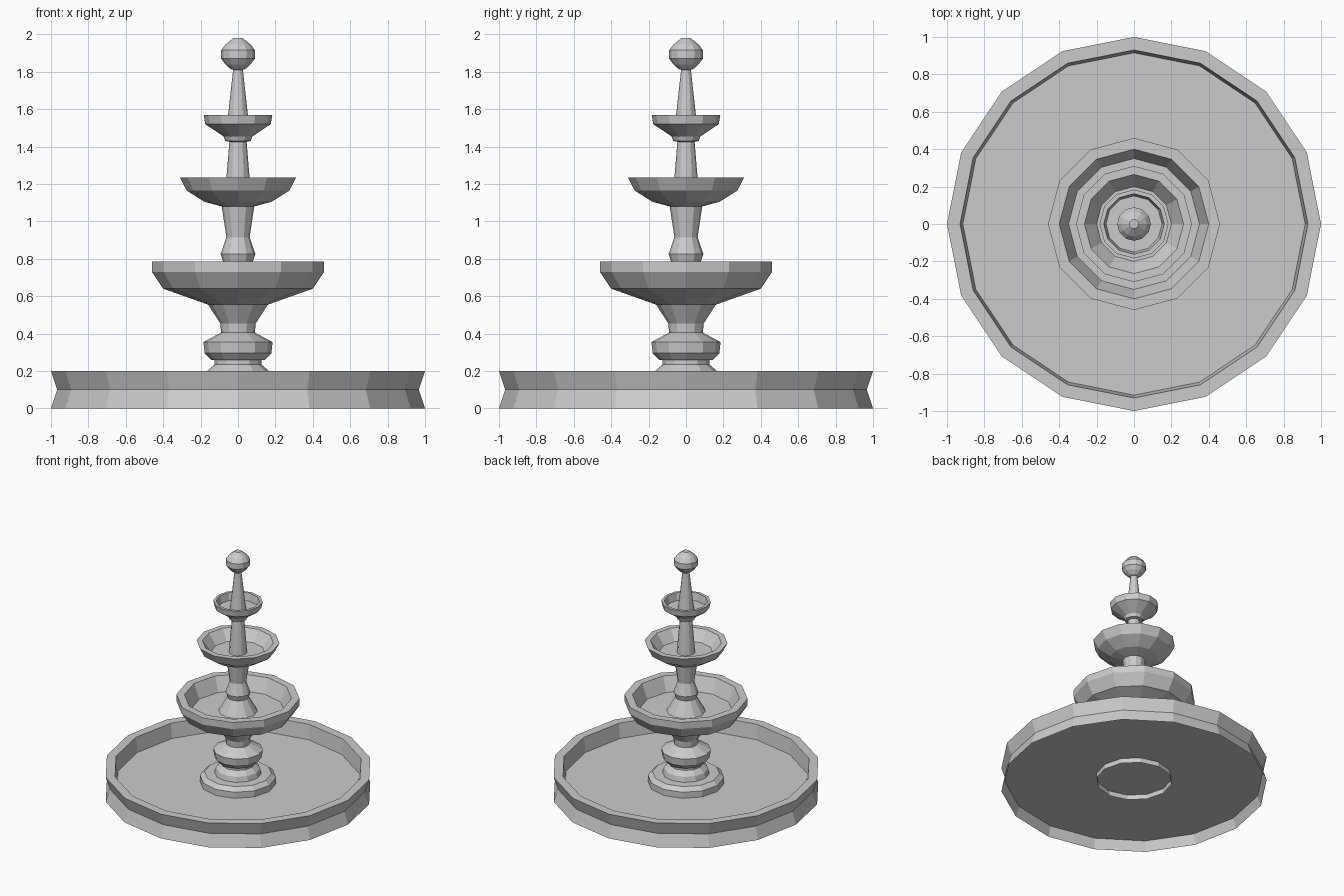
import bpy, bmesh
from math import cos, sin, tau


def lathe(name, profile, sides, closed=False, cap_top=False):
    """Revolve an (r, z) profile about z with flat facets."""
    bm = bmesh.new()
    rings = [[bm.verts.new((r * cos(tau * i / sides), r * sin(tau * i / sides), z))
              for i in range(sides)] for r, z in profile]
    pairs = list(zip(rings, rings[1:]))
    if closed:
        pairs.append((rings[-1], rings[0]))
    for a, b in pairs:
        for i in range(sides):
            j = (i + 1) % sides
            bm.faces.new((a[i], a[j], b[j], b[i]))
    if cap_top:
        bm.faces.new(rings[-1])
    mesh = bpy.data.meshes.new(name)
    bm.to_mesh(mesh)
    bm.free()
    obj = bpy.data.objects.new(name, mesh)
    bpy.context.collection.objects.link(obj)
    return obj


# Ground pool: waisted outer wall, rim, inner wall and floor (open beneath)
lathe("pool_wall", [(1, 0), (.967, .1), (1, .2), (.93, .2), (.915, .08)], 16)
lathe("pool_floor", [(.973, .08)], 16, cap_top=True)

# Pedestal: plinth, bulb, neck
lathe("pedestal", [(.285, .04), (.285, .13), (.25, .16), (.175, .16), (.165, .2),
                   (.125, .235), (.125, .26), (.145, .26), (.178, .295), (.185, .355),
                   (.1, .4), (.09, .405), (.095, .455)], 12)

# Large bowl with cone rising from its floor
lathe("large_bowl", [(.095, .455), (.16, .555), (.40, .64), (.46, .73), (.46, .785),
                     (.40, .785), (.35, .67), (.145, .67), (.08, .785)], 12)
lathe("middle_stem", [(.08, .785), (.085, .8), (.093, .825), (.062, .915), (.087, 1.08)], 12)

# Middle bowl and its stem
lathe("middle_bowl", [(.087, 1.08), (.18, 1.105), (.275, 1.165), (.31, 1.235),
                      (.265, 1.235), (.2, 1.15), (.068, 1.15)], 12)
lathe("upper_stem", [(.068, 1.15), (.062, 1.235), (.046, 1.425)], 12)

# Small bowl and spire
lathe("small_bowl", [(.046, 1.425), (.068, 1.43), (.078, 1.455), (.175, 1.52), (.184, 1.57),
                     (.162, 1.57), (.15, 1.51), (.06, 1.51)], 12)
lathe("spire", [(.06, 1.51), (.053, 1.57), (.025, 1.82)], 12)

# Ball finial
lathe("finial", [(.025, 1.81), (.04, 1.815), (.068, 1.84), (.09, 1.87), (.09, 1.915),
                 (.068, 1.945), (.025, 1.98)], 12, cap_top=True)
